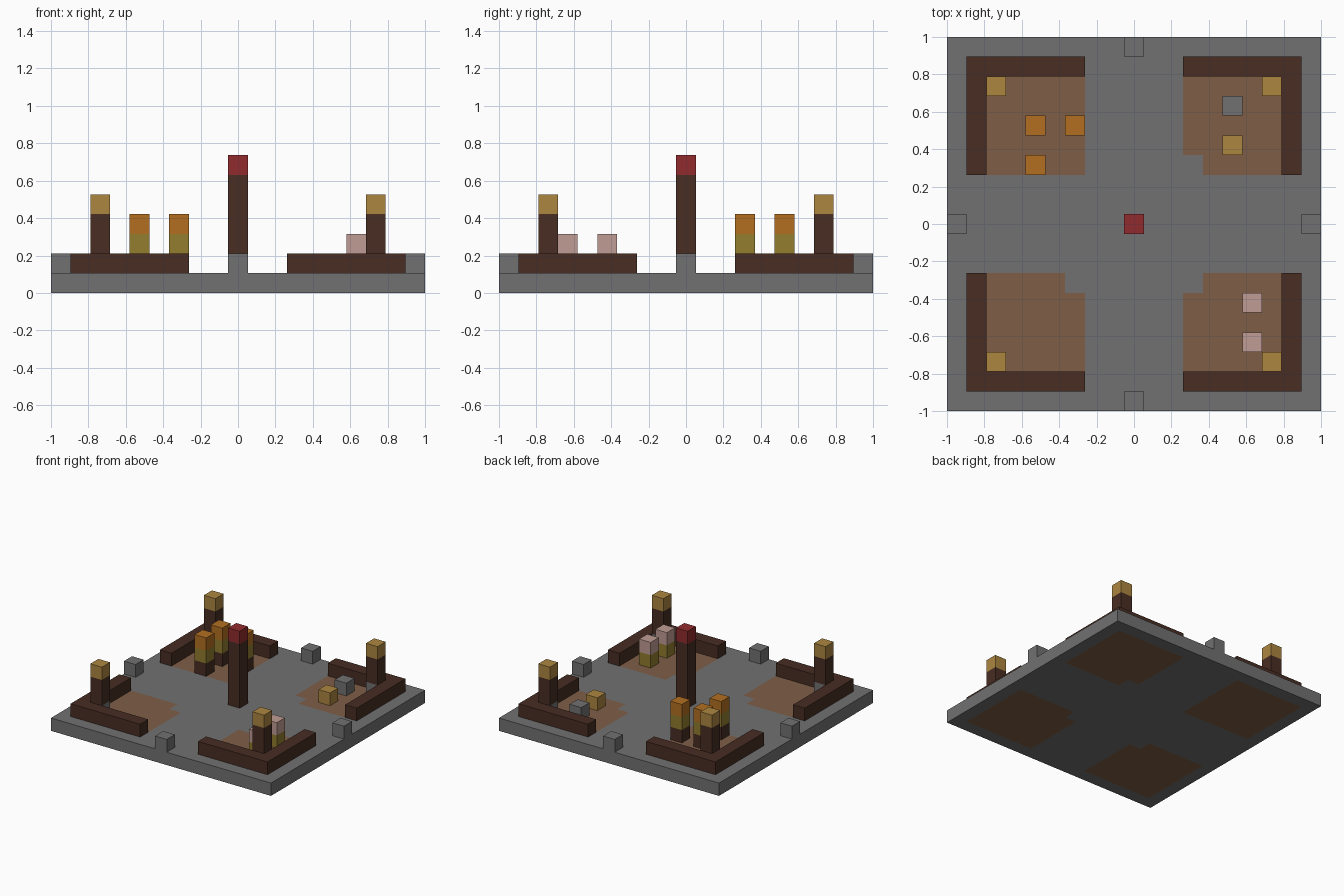
import bpy
import bmesh

cube = bpy.data.objects.get("Cube")
if cube:
    bpy.data.objects.remove(cube)

CELLS = 19
U = 2 / CELLS  # one block


def material(name, r, g, b):
    """Flat material from display values 0-255, converted to linear."""
    colour = [(c / 255 / 12.92) if c < 11 else ((c / 255 + 0.055) / 1.055) ** 2.4
              for c in (r, g, b)] + [1.0]
    mat = bpy.data.materials.new(name)
    mat.use_nodes = True
    mat.diffuse_color = colour
    mat.node_tree.nodes["Principled BSDF"].inputs["Base Color"].default_value = colour
    return mat


STONE = material("grey stone", 113, 113, 113)
DIRT = material("brown dirt", 127, 94, 70)
WOOD = material("dark wood", 72, 45, 35)
GOLD = material("gold lamp", 172, 134, 64)
ORANGE = material("orange bloom", 178, 111, 33)
PINK = material("pink bloom", 192, 156, 148)
RED = material("red cap", 145, 43, 46)
OLIVE = material("olive stem", 146, 125, 46)


def finish(name, bm, *mats):
    bmesh.ops.recalc_face_normals(bm, faces=bm.faces)
    mesh = bpy.data.meshes.new(name)
    bm.to_mesh(mesh)
    bm.free()
    for mat in mats:
        mesh.materials.append(mat)
    obj = bpy.data.objects.new(name, mesh)
    bpy.context.collection.objects.link(obj)
    return obj


def prism(name, outline, low, high, mat):
    """Extrude a closed outline, all given in blocks."""
    bm = bmesh.new()
    face = bm.faces.new([bm.verts.new((x * U, y * U, low * U)) for x, y in outline])
    top = bmesh.ops.extrude_face_region(bm, geom=[face])["geom"]
    bmesh.ops.translate(bm, vec=(0, 0, (high - low) * U),
                        verts=[v for v in top if isinstance(v, bmesh.types.BMVert)])
    return finish(name, bm, mat)


def stack(name, x, y, *segments):
    """Pile up block segments (part, material, height) from the floor."""
    z = 1
    square = [(x - .5, y - .5), (x + .5, y - .5), (x + .5, y + .5), (x - .5, y + .5)]
    for part, mat, height in segments:
        prism(f"{name}_{part}", square, z, z + height, mat)
        z += height


# Base slab: dirt plots in the four quarters, three with a stone inner corner
def is_dirt(x, y):
    in_plot = 3 <= abs(x) <= 8 and 3 <= abs(y) <= 8
    return in_plot and (x, y) not in {(3, 3), (3, -3), (-3, -3)}


bm = bmesh.new()
bmesh.ops.create_grid(bm, x_segments=CELLS, y_segments=CELLS, size=1)
top = bmesh.ops.extrude_face_region(bm, geom=bm.faces[:])["geom"]
bmesh.ops.translate(bm, vec=(0, 0, U),
                    verts=[v for v in top if isinstance(v, bmesh.types.BMVert)])
bm.normal_update()
for face in bm.faces:
    centre = face.calc_center_median()
    flat = abs(face.normal.z) > 0.5
    face.material_index = int(flat and is_dirt(round(centre.x / U), round(centre.y / U)))
finish("base_slab", bm, STONE, DIRT)

# Corner walls and lamp posts
wall = [(2.5, 8.5), (8.5, 8.5), (8.5, 2.5), (7.5, 2.5), (7.5, 7.5), (2.5, 7.5)]
for sx, side in ((1, "left"), (-1, "right")):
    for sy, end in ((1, "back"), (-1, "front")):
        where = f"{end}_{side}"
        prism(f"{where}_wall", [(x * sx, y * sy) for x, y in wall], 1, 2, WOOD)
        stack(f"{where}_post", 7 * sx, 7 * sy,
              ("foot", STONE, 1), ("shaft", WOOD, 2), ("lamp", GOLD, 1))

# Centre pole
stack("centre_pole", 0, 0, ("shaft", WOOD, 5), ("cap", RED, 1))

# Edge stones at the middle of each side
for side, x, y in (("left", 9, 0), ("right", -9, 0), ("back", 0, 9), ("front", 0, -9)):
    stack(f"{side}_edge", x, y, ("stone", STONE, 1))

# Tall orange plants
for i, (x, y) in enumerate([(-5, 5), (-3, 5), (-5, 3)], 1):
    stack(f"orange_plant_{i}", x, y,
          ("trunk", WOOD, 1), ("stem", OLIVE, 1), ("bloom", ORANGE, 1))

# Short pink plants
for i, y in enumerate([-4, -6], 1):
    stack(f"pink_plant_{i}", 6, y, ("stem", OLIVE, 1), ("bloom", PINK, 1))

# Loose blocks in the back left plot
stack("loose_stone", 5, 6, ("block", STONE, 1))
stack("loose_gold", 5, 4, ("block", GOLD, 1))
